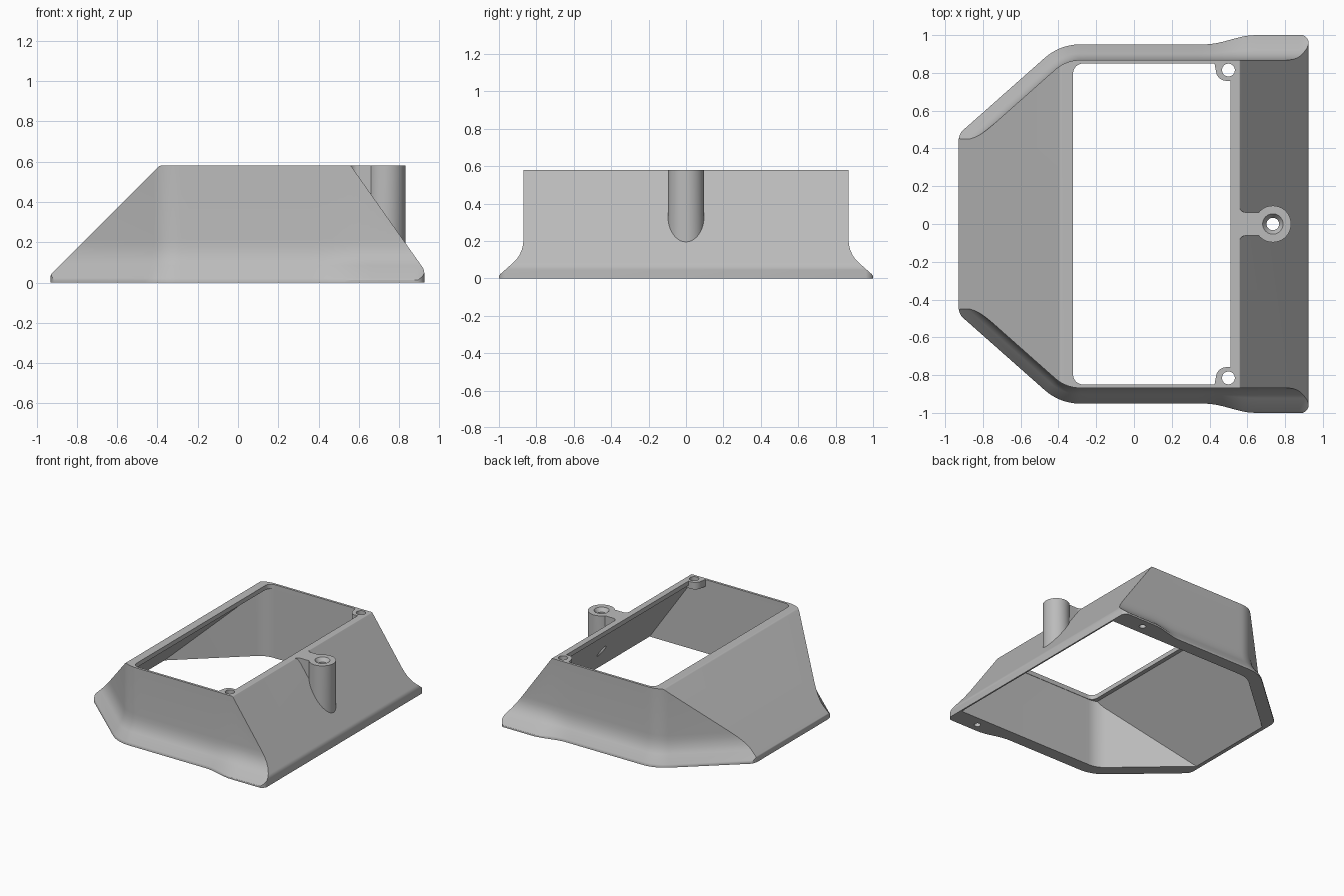
import bpy, bmesh, math
from mathutils import Vector

if "Cube" in bpy.data.objects:
    bpy.data.objects.remove(bpy.data.objects["Cube"])

TOP = 0.58


def make_object(name, bm):
    bmesh.ops.recalc_face_normals(bm, faces=bm.faces)
    mesh = bpy.data.meshes.new(name)
    bm.to_mesh(mesh)
    bm.free()
    obj = bpy.data.objects.new(name, mesh)
    bpy.context.collection.objects.link(obj)
    return obj


def rounded(corners, steps=8):
    """Polygon from (x, y, radius) corners, each filleted by its radius."""
    out = []
    for i, (x, y, r) in enumerate(corners):
        p = Vector((x, y))
        if r == 0:
            out.append(p)
            continue
        a = (Vector(corners[i - 1][:2]) - p).normalized()
        b = (Vector(corners[(i + 1) % len(corners)][:2]) - p).normalized()
        half = a.angle(b) / 2
        centre = p + (a + b).normalized() * r / math.sin(half)
        start = p + a * r / math.tan(half) - centre
        end = p + b * r / math.tan(half) - centre
        for k in range(steps + 1):
            out.append(centre + start.lerp(end, k / steps).normalized() * r)
    return out


def prism(name, points, lo, hi, axis="z"):
    bm = bmesh.new()
    rings = []
    for d in (lo, hi):
        rings.append([bm.verts.new((p[0], p[1], d) if axis == "z" else (p[0], d, p[1]))
                      for p in points])
    bridge(bm, rings)
    return make_object(name, bm)


def bridge(bm, rings):
    n = len(rings[0])
    for low, high in zip(rings, rings[1:]):
        for i in range(n):
            j = (i + 1) % n
            bm.faces.new((low[i], low[j], high[j], high[i]))
    bm.faces.new(rings[0])
    bm.faces.new(rings[-1])


def cylinder(name, x, y, lo, hi, r, r_top=None):
    bm = bmesh.new()
    bmesh.ops.create_cone(bm, cap_ends=True, segments=40, radius1=r,
                          radius2=r if r_top is None else r_top, depth=hi - lo)
    bmesh.ops.translate(bm, vec=(x, y, (lo + hi) / 2), verts=bm.verts)
    return make_object(name, bm)


def combine(target, tool, operation):
    mod = target.modifiers.new("combine", "BOOLEAN")
    mod.operation, mod.solver, mod.object = operation, "EXACT", tool
    bpy.context.view_layer.objects.active = target
    bpy.ops.object.modifier_apply(modifier=mod.name)
    bpy.data.objects.remove(tool)


def mirrored(half):
    return half + [(x, -y, r) for x, y, r in reversed(half)]


# Flared wall: plan outline swept down a concave skirt profile
def wall_path():
    corner, r = Vector((-0.36, 0.868)), 0.2
    turn = math.radians(41.5)
    t = r * math.tan(turn / 2)
    path = [(Vector((1.0 - k * (1.0 - corner.x - t) / 30, corner.y)), Vector((0, 1)))
            for k in range(30)]
    centre = Vector((corner.x + t, corner.y - r))
    for k in range(11):
        a = turn * k / 10
        n = Vector((-math.sin(a), math.cos(a)))
        path.append((centre + n * r, n))
    p, n = path[-1]
    path.append((p + Vector((-n.y, n.x)) * 0.85, n))
    return path


def flare_width(x):
    s = min(max((x - 0.38) / 0.26, 0), 1)
    return 0.083 + 0.049 * s * s * (3 - 2 * s)


skirt = [(0, 1), (0.012, 1), (0.022, 0.95), (0.085, 0.41), (0.105, 0.27), (0.125, 0.17),
         (0.15, 0.08), (0.18, 0.025), (0.215, 0), (0.7, 0)]
bm = bmesh.new()
rings = []
for z, f in skirt:
    half = [p + n * f * flare_width(p.x) for p, n in wall_path()]
    ring = [(p.x, p.y, z) for p in half] + [(p.x, -p.y, z) for p in reversed(half)]
    rings.append([bm.verts.new(c) for c in ring])
bridge(bm, rings)
housing = make_object("housing_shell", bm)

# Sloped ends, and rounded corners of the foot
slopes = rounded([(-0.93, -0.1, 0), (-0.93, 0.04, 0.02), (-0.39, TOP, 0.02), (0.56, TOP, 0.008),
                  (0.925, 0.063, 0.06), (0.925, -0.1, 0)])
combine(housing, prism("slope_trim", slopes, -1.5, 1.5, "y"), "INTERSECT")
foot = rounded(mirrored([(0.95, 1.1, 0), (-0.227, 1.1, 0), (-0.93, 0.478, 0.1)]))
combine(housing, prism("foot_trim", foot, -0.2, 1), "INTERSECT")
tip = rounded(mirrored([(-1.2, 1.003, 0), (0.926, 1.003, 0.05)]))
combine(housing, prism("tip_trim", tip, -0.2, 1), "INTERSECT")

# Boss with its neck on the long slope
neck = rounded([(0.5, 0.2, 0), (0.556, 0.2, 0), (0.556, 0.062, 0.035), (0.735, 0.062, 0),
                (0.735, -0.062, 0), (0.556, -0.062, 0.035), (0.556, -0.2, 0), (0.5, -0.2, 0)])
combine(housing, prism("boss_neck", neck, 0.1, TOP), "UNION")
combine(housing, cylinder("boss", 0.735, 0, 0.06, TOP, 0.097), "UNION")

# Hollow inside, leaving a thin lip around the top opening
inside = [(-0.96, -0.06), (-0.355, 0.545), (0.535, 0.545), (0.955, -0.06)]
cavity = prism("cavity", inside, -1.5, 1.5, "y")
plan = rounded(mirrored([(1.1, 0.852, 0), (-0.355, 0.852, 0.19), (-1.1, 0.193, 0)]))
combine(cavity, prism("cavity_plan", plan, -0.2, 1), "INTERSECT")
combine(housing, cavity, "DIFFERENCE")
opening = rounded(mirrored([(0.51, 0.849, 0.04), (-0.322, 0.849, 0.05)]))
combine(housing, prism("opening", opening, 0.4, 0.8), "DIFFERENCE")

# Corner screw tabs and screw holes
for side in (1, -1):
    tab = rounded([(0.425, 0.858 * side, 0), (0.443, 0.758 * side, 0.055),
                   (0.53, 0.758 * side, 0), (0.53, 0.858 * side, 0)])
    combine(housing, prism("screw_tab", tab, 0.525, TOP), "UNION")
    combine(housing, cylinder("tab_hole", 0.5, 0.815 * side, 0.45, 0.7, 0.034), "DIFFERENCE")
    combine(housing, cylinder("foot_hole", 0.7, 0.93 * side, -0.1, 0.035, 0.024), "DIFFERENCE")
combine(housing, cylinder("boss_hole", 0.735, 0, 0.05, 0.8, 0.033), "DIFFERENCE")
combine(housing, cylinder("boss_countersink", 0.735, 0, 0.55, 0.61, 0.033, 0.075), "DIFFERENCE")

# Grey finish
grey = bpy.data.materials.new("grey_plastic")
grey.use_nodes = True
grey.diffuse_color = (0.5, 0.5, 0.5, 1)
grey.node_tree.nodes["Principled BSDF"].inputs["Base Color"].default_value = (0.5, 0.5, 0.5, 1)
housing.data.materials.clear()
housing.data.materials.append(grey)
for poly in housing.data.polygons:
    poly.material_index = 0

bpy.ops.object.select_all(action="DESELECT")
housing.select_set(True)
bpy.context.view_layer.objects.active = housing
bpy.ops.object.shade_smooth_by_angle(angle=math.radians(28))
